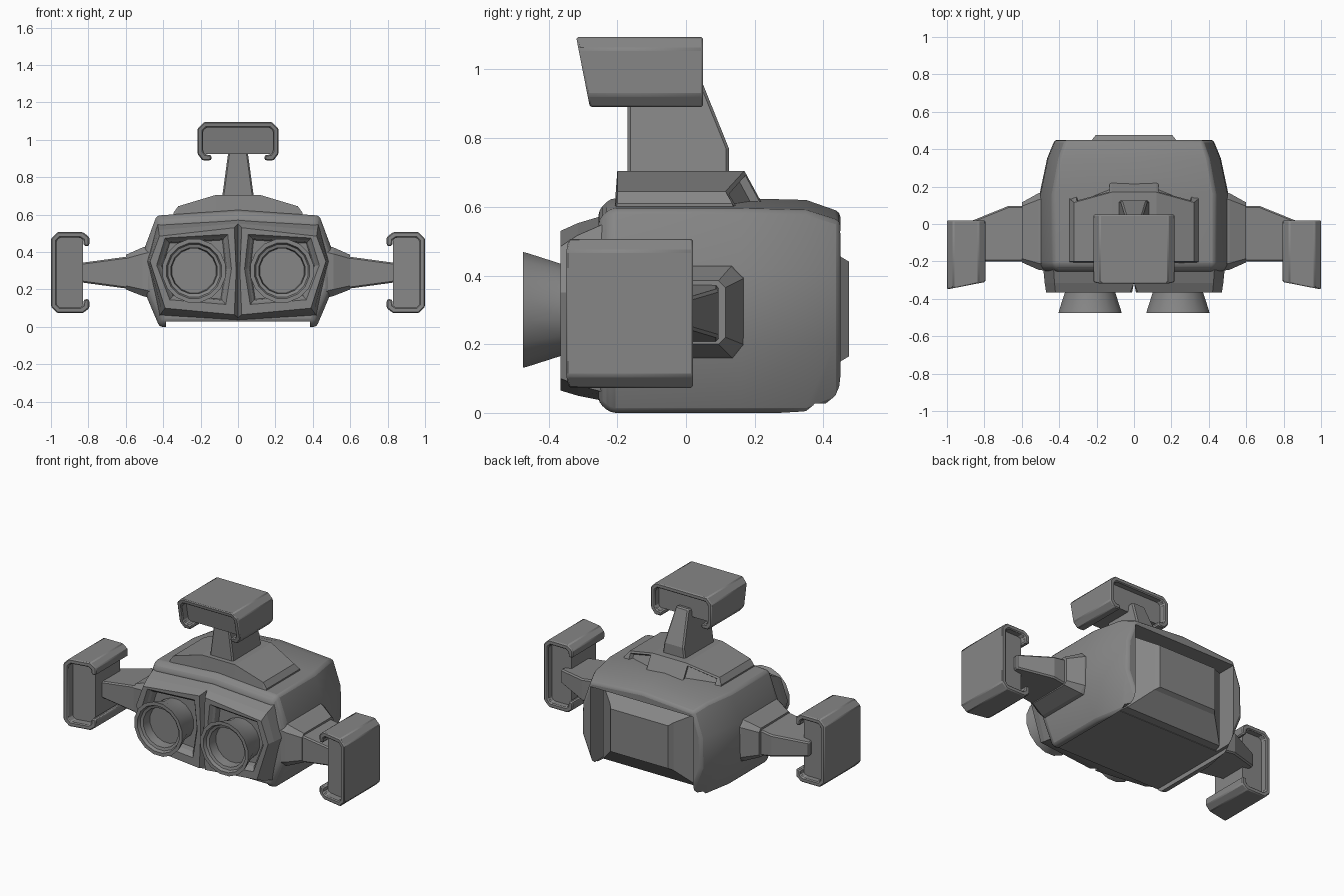
import bpy, bmesh, math

if "Cube" in bpy.data.objects:
    bpy.data.objects.remove(bpy.data.objects["Cube"], do_unlink=True)

grey = bpy.data.materials.new("plain_grey")
grey.use_nodes = True
COLOUR = (0.24, 0.24, 0.24, 1)
grey.diffuse_color = COLOUR
grey.node_tree.nodes["Principled BSDF"].inputs["Base Color"].default_value = COLOUR


def finish(name, bm, bevel=0, segments=1, mirror=False):
    bmesh.ops.recalc_face_normals(bm, faces=bm.faces)
    mesh = bpy.data.meshes.new(name)
    bm.to_mesh(mesh)
    bm.free()
    mesh.materials.append(grey)
    ob = bpy.data.objects.new(name, mesh)
    bpy.context.collection.objects.link(ob)
    if mirror:
        ob.modifiers.new("mirror", "MIRROR")
    if bevel:
        mod = ob.modifiers.new("bevel", "BEVEL")
        mod.width, mod.segments = bevel, segments
        mod.limit_method, mod.angle_limit = "ANGLE", math.radians(28)
    return ob


def smooth(ob):
    bpy.ops.object.select_all(action="DESELECT")
    ob.select_set(True)
    bpy.context.view_layer.objects.active = ob
    bpy.ops.object.shade_smooth_by_angle(angle=math.radians(30))


def loft(rings, caps=(True, True)):
    """Skin a list of equally long closed rings."""
    bm = bmesh.new()
    rows = [[bm.verts.new(p) for p in ring] for ring in rings]
    n = len(rows[0])
    for a, b in zip(rows, rows[1:]):
        for i in range(n):
            j = (i + 1) % n
            bm.faces.new((a[i], a[j], b[j], b[i]))
    for row, cap in zip((rows[0], rows[-1]), caps):
        if cap:
            bm.faces.new(row)
    return bm


def rect(y, x, z0, z1):
    return [(-x, y, z0), (x, y, z0), (x, y, z1), (-x, y, z1)]


def box(name, x, y0, y1, z0, z1):
    return finish(name, loft([rect(y0, x, z0, z1), rect(y1, x, z0, z1)]))


# Hull: one cross-section swept along y, tapering to the back
half = [(0.42, 0), (0.505, 0.2), (0.5, 0.42), (0.435, 0.595)]
section = half + [(0, 0.625)] + [(-x, z) for x, z in reversed(half)]


def hull_ring(y, sx, z0, z1):
    return [(x * sx, y, z0 + z / 0.625 * (z1 - z0)) for x, z in section]


hull = finish("hull", loft([
    hull_ring(-0.255, 0.95, 0.03, 0.59),
    hull_ring(-0.22, 1, 0, 0.625),
    hull_ring(0.16, 1, 0, 0.625),
    hull_ring(0.35, 0.92, 0, 0.62),
    hull_ring(0.45, 0.84, 0.04, 0.585)]), 0.015, 2)

# Rear bay and the shallow channel between the bottom rails
for cutter in (box("rear_bay_cutter", 0.365, 0.3, 0.6, -0.1, 0.53),
               box("belly_cutter", 0.385, -0.4, 0.6, -0.1, 0.028)):
    cutter.hide_render = True
    cutter.hide_set(True)
    cut = hull.modifiers.new("cut", "BOOLEAN")
    cut.operation, cut.object, cut.solver = "DIFFERENCE", cutter, "EXACT"
smooth(hull)

# Rear panel bulging out of the bay
finish("rear_panel", loft([
    rect(0.29, 0.36, 0.03, 0.528), rect(0.35, 0.345, 0.035, 0.515),
    rect(0.45, 0.225, 0.15, 0.455), rect(0.475, 0.205, 0.165, 0.44)]))

# Face frame: half of a hood with a sunken eye socket, mirrored
root = [(0, 0.575), (0.43, 0.55), (0.485, 0.35), (0.42, 0.06), (0, 0.035), (0, 0.3)]
brow = [(0.02, 0.53), (0.42, 0.485), (0.47, 0.35), (0.39, 0.1), (0.02, 0.065), (0.01, 0.3)]
rim = [(0.055, 0.495), (0.39, 0.475), (0.435, 0.33), (0.365, 0.145), (0.065, 0.12), (0.035, 0.31)]


def flat(points, y, s=1):
    return [(0.235 + (x - 0.235) * s, y, 0.3 + (z - 0.3) * s) for x, z in points]


middle = [((a[0] + b[0]) / 2 if a[0] else 0, -0.315, (a[1] + b[1]) / 2)
          for a, b in zip(root, brow)]
finish("face_frame", loft([
    flat(root, -0.24), middle, flat(brow, -0.365),
    flat(rim, -0.365), flat(rim, -0.345, 0.93), flat(rim, -0.335, 0.88),
    flat(rim, -0.3, 0.84)], (False, True)), mirror=True)

# Eye barrels: flared tubes with a sunken lens
barrel = [(0.13, -0.28), (0.137, -0.365), (0.168, -0.46), (0.172, -0.475),
          (0.15, -0.475), (0.142, -0.455), (0.125, -0.45), (0.12, -0.39)]
SIDES = 16
for side, label in ((1, "left"), (-1, "right")):
    rings = []
    for r, y in barrel:
        turn = [2 * math.pi * (i + 0.5) / SIDES for i in range(SIDES)]
        rings.append([(side * 0.235 + r * math.cos(t), y, 0.3 + r * math.sin(t)) for t in turn])
    smooth(finish(label + "_eye_barrel", loft(rings)))

# Saddle on top, with sunken windows on the sloping rear
stations = []
for x, y_bottom, y_top, z in ((0.345, 0.14, 0.135, 0.61), (0.32, 0.15, 0.115, 0.645),
                              (0.12, 0.235, 0.17, 0.705)):
    stations.append((x, [(-0.21, 0.57), (-0.2, z), (y_top, z), (y_bottom, 0.585)]))
stations += [(-x, p) for x, p in reversed(stations)]
bm = loft([[(x, y, z) for y, z in pts] for x, pts in stations])
bm.normal_update()
bmesh.ops.recalc_face_normals(bm, faces=bm.faces)
windows = [f for f in bm.faces if f.normal.y > 0.3 and f.normal.z > 0.1
           and 0.15 < abs(f.calc_center_median().x) < 0.3]
bmesh.ops.inset_individual(bm, faces=windows, thickness=0.018, depth=0)
bmesh.ops.inset_individual(bm, faces=windows, thickness=0.002, depth=-0.025)
finish("saddle", bm)


# Pods: C-shaped shells round a recessed core, carried on tapering fins
def front(r):
    return -0.28 - 0.04 * r / 0.205


outer = [(0.14, 0.005), (0.155, 0), (0.19, 0), (0.217, 0.035), (0.217, 0.17), (0.182, 0.205)]
inner = [(0.145, 0.03), (0.16, 0.03), (0.175, 0.032), (0.187, 0.05), (0.187, 0.158), (0.17, 0.175)]


def both(points):
    return points + [(-u, r) for u, r in reversed(points)]


c_shape = both(outer) + list(reversed(both(inner)))
core = [(0.192, 0.033), (0.192, 0.16), (0.172, 0.18)]
fin = [(-0.17, -0.22, 0.088), (-0.17, 0.06, 0.05), (0.04, 0.09, 0.045),
       (0.125, -0.12, 0.07), (0.125, -0.22, 0.085)]

for label, angle, place in (("top", 0, (0, 0, 0.89)),
                            ("left", math.pi / 2, (0.795, -0.03, 0.29)),
                            ("right", -math.pi / 2, (-0.795, -0.03, 0.29))):
    shell = finish(label + "_pod_shell", loft([
        [(u, front(r), r) for u, r in c_shape],
        [(u, 0.05, r) for u, r in c_shape]]), 0.006)
    filling = finish(label + "_pod_core", loft([
        [(u, front(r) + 0.05, r) for u, r in both(core)],
        [(u, 0.01, r) for u, r in both(core)]]))
    stem = finish(label + "_fin", loft([
        [(s * w, y, r) for y, r, w in fin] for s in (-1, 1)]), 0.008)
    for ob in (shell, filling, stem):
        ob.rotation_euler.y = angle
        ob.location = place
    smooth(shell)


# Shoulder mounts: chamfered blocks on the hull sides
def octagon(x, y0, y1, z0, z1, c):
    return [(x, y0 + c, z0), (x, y1 - c, z0), (x, y1, z0 + c), (x, y1, z1 - c),
            (x, y1 - c, z1), (x, y0 + c, z1), (x, y0, z1 - c), (x, y0, z0 + c)]


finish("shoulder_mounts", loft([
    octagon(0.47, -0.25, 0.175, 0.155, 0.435, 0.035),
    octagon(0.51, -0.245, 0.165, 0.165, 0.425, 0.035),
    octagon(0.6, -0.205, 0.115, 0.2, 0.385, 0.02)]), mirror=True)
